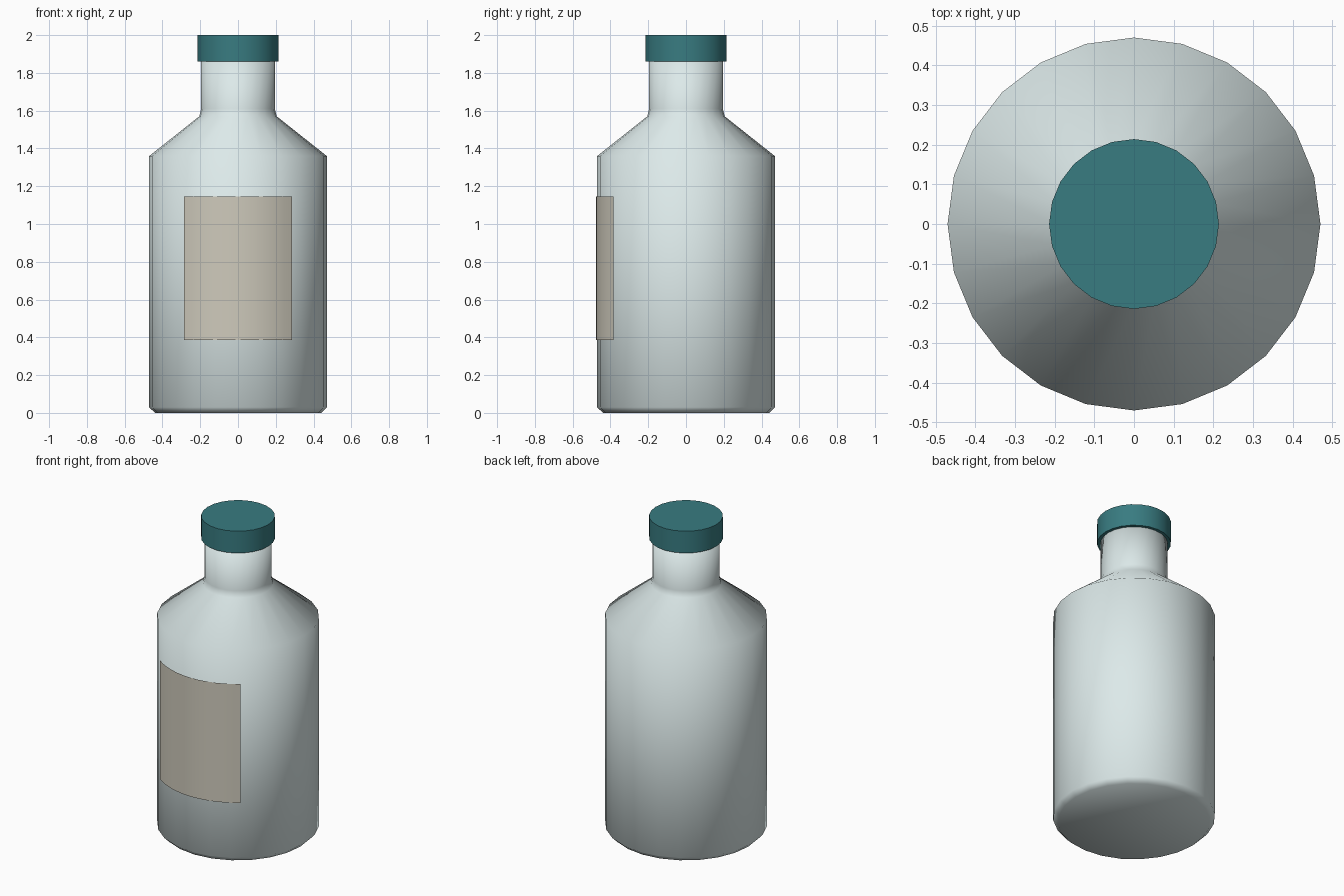
import bpy, bmesh
from math import sin, cos, pi, radians

if "Cube" in bpy.data.objects:
    bpy.data.objects.remove(bpy.data.objects["Cube"])

SIDES = 24


def finish(name, bm, color):
    me = bpy.data.meshes.new(name)
    bm.to_mesh(me)
    bm.free()
    for p in me.polygons:
        p.use_smooth = True
    ob = bpy.data.objects.new(name, me)
    bpy.context.collection.objects.link(ob)
    mat = bpy.data.materials.new(name + "_colour")
    mat.diffuse_color = (*color, 1)
    mat.use_nodes = True
    mat.node_tree.nodes["Principled BSDF"].inputs["Base Color"].default_value = mat.diffuse_color
    me.materials.append(mat)
    return ob


def lathe(name, profile, color):
    """Revolve (radius, z) points; radius 0 closes to a single pole."""
    bm = bmesh.new()
    rings = []
    for r, z in profile:
        n = 1 if r == 0 else SIDES
        rings.append([bm.verts.new((r * cos(2 * pi * i / SIDES), r * sin(2 * pi * i / SIDES), z))
                      for i in range(n)])
    for a, b in zip(rings, rings[1:]):
        for i in range(SIDES):
            j = (i + 1) % SIDES
            quad = [a[i % len(a)], a[j % len(a)], b[j % len(b)], b[i % len(b)]]
            bm.faces.new(list(dict.fromkeys(quad)))
    bmesh.ops.recalc_face_normals(bm, faces=bm.faces[:])
    return finish(name, bm, color)


# Bottle body with chamfered base, sloped shoulder and neck
lathe("bottle", [(0, 0), (0.44, 0), (0.47, 0.03), (0.47, 1.36), (0.205, 1.57),
                 (0.195, 1.61), (0.195, 1.88), (0, 1.88)], (0.72, 0.82, 0.82))

# Screw cap with crisp rims
cap = lathe("cap", [(0, 1.86), (0.214, 1.86), (0.214, 2.0), (0, 2.0)], (0.04, 0.2, 0.22))
bpy.context.view_layer.objects.active = cap
cap.select_set(True)
bpy.ops.object.shade_smooth_by_angle(angle=radians(35))

# Curved paper label on the front
bm = bmesh.new()
R, HALF, N = 0.477, 0.64, 12
cols = []
for i in range(N + 1):
    a = -HALF + 2 * HALF * i / N
    cols.append([bm.verts.new((R * sin(a), -R * cos(a), z)) for z in (0.385, 1.145)])
for a, b in zip(cols, cols[1:]):
    bm.faces.new((a[0], b[0], b[1], a[1]))
finish("label", bm, (0.62, 0.59, 0.5))
